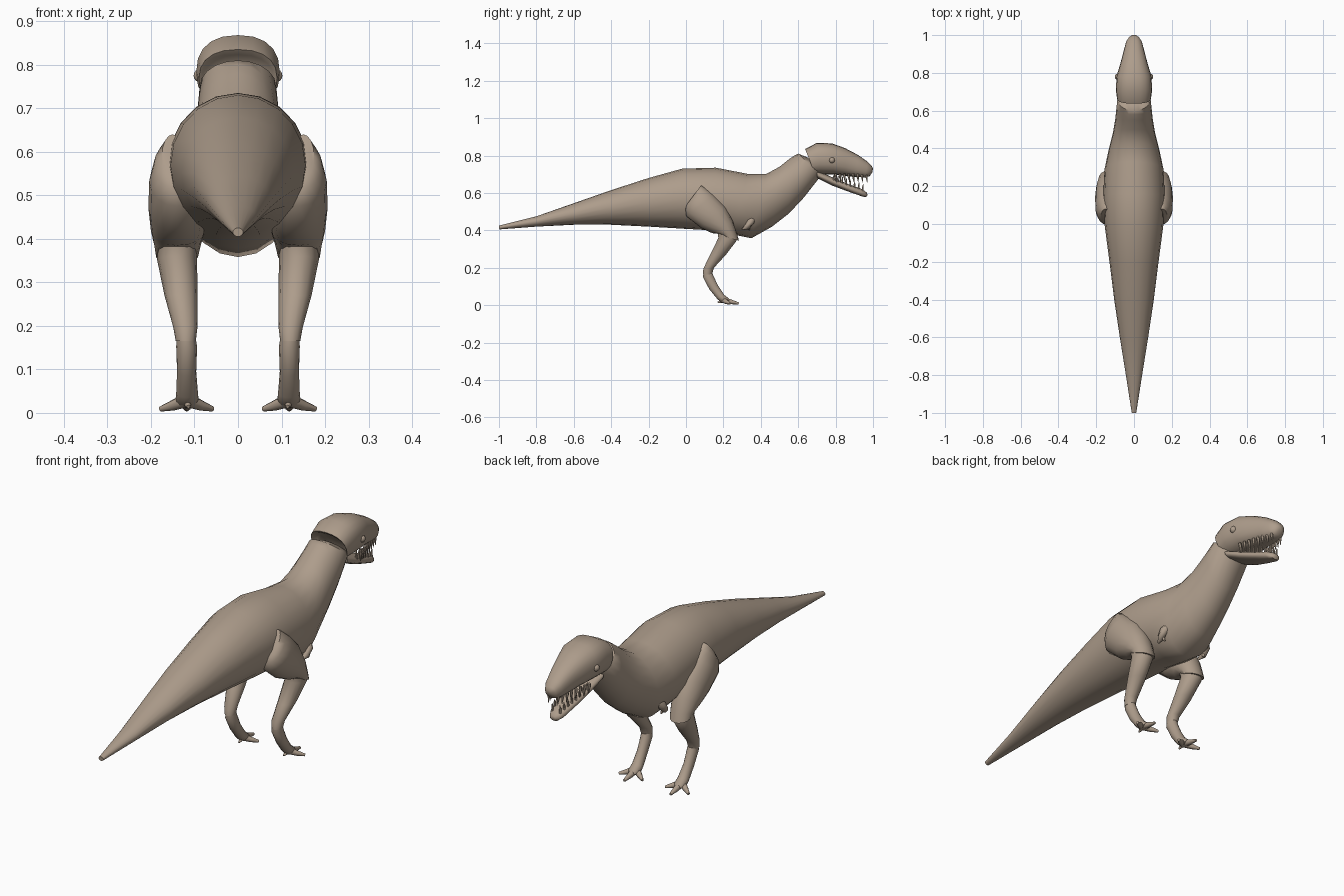
import bpy, bmesh, math
from mathutils import Vector

cube = bpy.data.objects.get("Cube")
if cube:
    bpy.data.objects.remove(cube, do_unlink=True)

# One warm brown skin colour
skin = bpy.data.materials.new("warm_brown_skin")
skin.use_nodes = True
colour = (0.42, 0.335, 0.26, 1)
skin.diffuse_color = colour
skin.node_tree.nodes["Principled BSDF"].inputs["Base Color"].default_value = colour
skin.node_tree.nodes["Principled BSDF"].inputs["Roughness"].default_value = 0.8


def finish(name, bm, angle=50):
    bmesh.ops.recalc_face_normals(bm, faces=bm.faces)
    mesh = bpy.data.meshes.new(name)
    bm.to_mesh(mesh)
    bm.free()
    mesh.materials.append(skin)
    obj = bpy.data.objects.new(name, mesh)
    bpy.context.collection.objects.link(obj)
    bpy.ops.object.select_all(action="DESELECT")
    obj.select_set(True)
    bpy.context.view_layer.objects.active = obj
    bpy.ops.object.shade_smooth_by_angle(angle=math.radians(angle))
    return obj


def bridge(bm, rings):
    """Skin a list of point rings and close both ends."""
    loops = [[bm.verts.new(p) for p in ring] for ring in rings]
    n = len(loops[0])
    for a, b in zip(loops, loops[1:]):
        for i in range(n):
            j = (i + 1) % n
            bm.faces.new((a[i], a[j], b[j], b[i]))
    bm.faces.new(loops[0])
    bm.faces.new(loops[-1])


def power(value, exponent):
    return math.copysign(abs(value) ** exponent, value)


def loft(name, sections, side=1, sides=20, exponent=1.0):
    """Each section: upper point (y, z), lower point (y, z), half width, centre x."""
    bm = bmesh.new()
    rings = []
    for upper, lower, half, *centre in sections:
        cx = centre[0] if centre else 0
        up, low = Vector((0, *upper)), Vector((0, *lower))
        mid, arm = (up + low) / 2, (up - low) / 2
        ring = []
        for i in range(sides):
            t = math.tau * i / sides
            p = mid + arm * power(math.sin(t), exponent)
            p.x = side * (cx + half * power(math.cos(t), exponent))
            ring.append(p)
        rings.append(ring)
    bridge(bm, rings)
    return finish(name, bm)


def add_tube(bm, points, radii, side=1, sides=10):
    """Tapered round tube through the points."""
    pts = [Vector((side * x, y, z)) for x, y, z in points]
    rings = []
    for k, p in enumerate(pts):
        axis = pts[min(k + 1, len(pts) - 1)] - pts[max(k - 1, 0)]
        turn = axis.to_track_quat("Z", "Y")
        rings.append([p + turn @ Vector((radii[k] * math.cos(math.tau * i / sides),
                                         radii[k] * math.sin(math.tau * i / sides), 0))
                      for i in range(sides)])
    bridge(bm, rings)


# Tail, trunk and neck in one skin
loft("body", [
    ((-1, .425), (-.998, .405), .012),
    ((-.8, .475), (-.8, .42), .043),
    ((-.6, .545), (-.6, .43), .075),
    ((-.4, .615), (-.4, .43), .105),
    ((-.2, .68), (-.2, .42), .13),
    ((-.02, .73), (0, .408), .155),
    ((.16, .735), (.14, .4), .163),
    ((.33, .702), (.25, .378), .156),
    ((.43, .702), (.35, .358), .135),
    ((.5, .74), (.46, .42), .112),
    ((.55, .78), (.55, .49), .1),
    ((.58, .8), (.63, .575), .094),
    ((.6, .81), (.72, .69), .088),
    ((.65, .79), (.73, .7), .07),
])

# Head with a recessed back, then the lower jaw
loft("head", [
    ((.67, .81), (.7, .715), .072),
    ((.648, .823), (.692, .705), .083),
    ((.637, .835), (.69, .7), .09),
    ((.7, .868), (.72, .698), .096),
    ((.78, .865), (.79, .698), .092),
    ((.85, .84), (.85, .692), .072),
    ((.92, .803), (.91, .685), .055),
    ((.97, .768), (.96, .683), .042),
    ((.992, .745), (.982, .69), .028),
    ((1, .73), (.996, .71), .012),
], exponent=.85)
loft("lower_jaw", [
    ((.7, .72), (.7, .68), .07),
    ((.78, .685), (.78, .64), .06),
    ((.86, .65), (.86, .61), .048),
    ((.93, .625), (.94, .582), .036),
    ((.955, .612), (.962, .577), .024),
    ((.968, .6), (.97, .588), .01),
], exponent=.85)

# Rows of pointed teeth on both jaws
teeth = bmesh.new()
count = 8
for side in (1, -1):
    for k in range(count):
        f = k / (count - 1)
        y = .8 + .165 * f
        x = .066 - .042 * f
        add_tube(teeth, [(x, y, .705), (x, y, .69), (x * .97, y + .004, .656)],
                 [.007, .007, .001], side, 6)
        y = .79 + .155 * f
        x = .05 - .03 * f
        base = .665 - .055 * f
        add_tube(teeth, [(x, y, base), (x, y, base + .02), (x, y + .003, base + .038)],
                 [.006, .005, .001], side, 6)
finish("teeth", teeth)

for side, label in ((1, "left"), (-1, "right")):
    # Eye
    eye = bmesh.new()
    bmesh.ops.create_uvsphere(eye, u_segments=12, v_segments=8, radius=.016)
    bmesh.ops.translate(eye, verts=eye.verts, vec=(side * .086, .78, .775))
    finish(label + "_eye", eye)

    # Thigh, shin and upright foot bone
    loft(label + "_thigh", [
        ((.08, .64), (.005, .54), .025, .15),
        ((.105, .625), (-.003, .515), .048, .145),
        ((.15, .59), (.002, .475), .064, .14),
        ((.21, .53), (.08, .413), .07, .136),
        ((.25, .45), (.14, .385), .062, .138),
        ((.272, .385), (.17, .382), .053, .139),
        ((.283, .345), (.19, .37), .048, .14),
    ], side, 16)
    loft(label + "_shin", [
        ((.26, .4), (.165, .4), .045, .14),
        ((.272, .345), (.172, .36), .046, .14),
        ((.215, .27), (.128, .27), .038, .131),
        ((.15, .2), (.092, .195), .028, .121),
        ((.14, .165), (.09, .165), .023, .12),
    ], side, 14)
    loft(label + "_lower_leg", [
        ((.135, .19), (.095, .19), .02, .12),
        ((.148, .155), (.09, .15), .024, .118),
        ((.172, .105), (.124, .085), .022, .118),
        ((.205, .055), (.165, .035), .025, .117),
        ((.23, .036), (.187, .015), .027, .117),
        ((.235, .025), (.21, .01), .018, .117),
    ], side, 14)

    # Three splayed toes and a short rear claw
    foot = bmesh.new()
    for tip in ((.058, .235, .009), (.178, .235, .009), (.118, .282, .009)):
        root = Vector((.117, .195, .03))
        end = Vector(tip)
        middle = root.lerp(end, .55)
        middle.z = .017
        add_tube(foot, [root, middle, end], [.017, .012, .006], side, 8)
    add_tube(foot, [(.117, .2, .025), (.114, .17, .014)], [.012, .004], side, 8)
    finish(label + "_toes", foot)

    # Tiny arm tucked against the chest
    arm = bmesh.new()
    add_tube(arm, [(.1, .36, .47), (.118, .345, .445), (.12, .325, .418), (.112, .3, .405)],
             [.018, .02, .015, .004], side, 8)
    add_tube(arm, [(.118, .33, .425), (.11, .34, .4)], [.012, .003], side, 8)
    finish(label + "_arm", arm)
